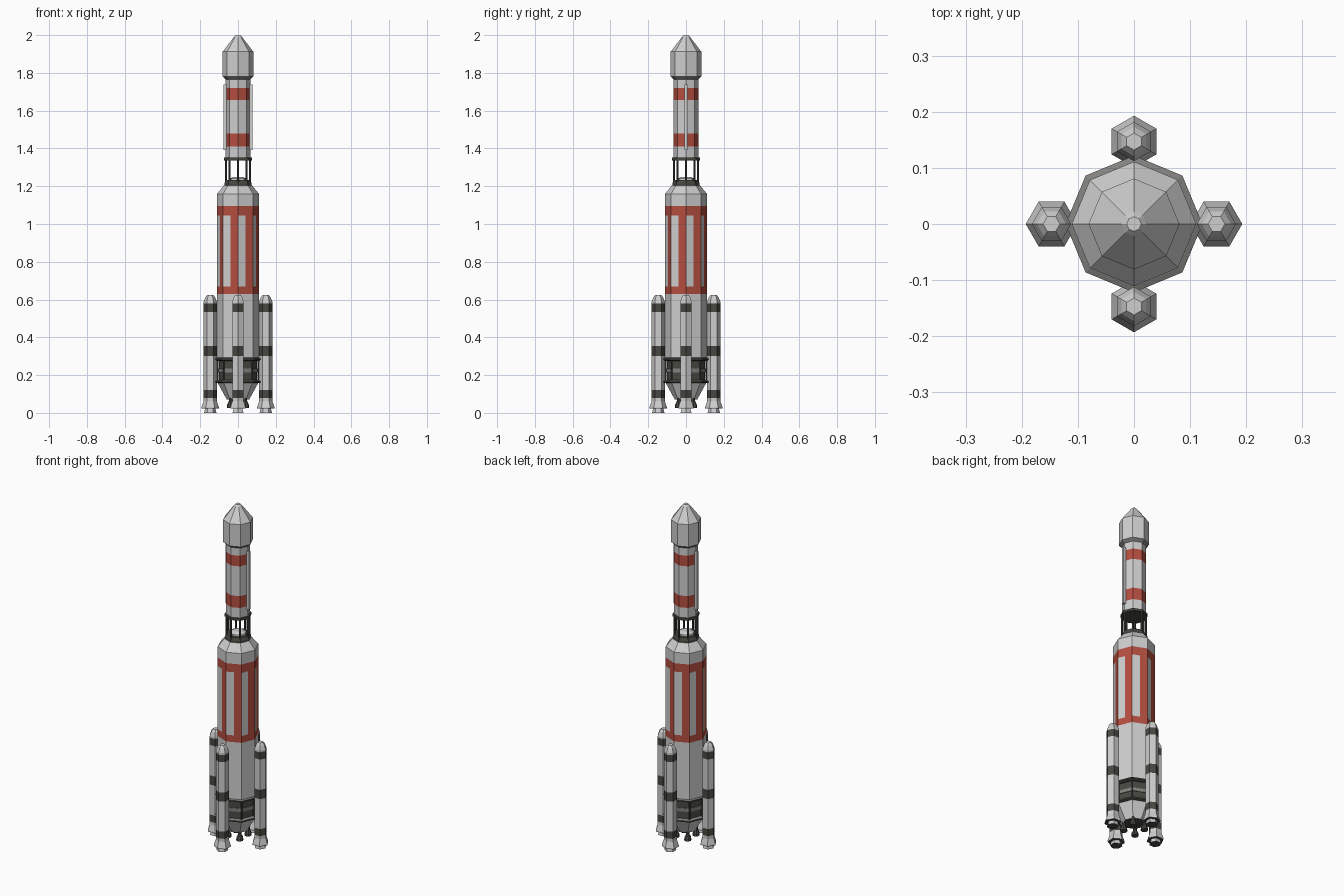
import bpy, bmesh, math
from mathutils import Vector

if "Cube" in bpy.data.objects:
    bpy.data.objects.remove(bpy.data.objects["Cube"])


def material(name, rgb):
    m = bpy.data.materials.new(name)
    m.diffuse_color = (*rgb, 1)
    m.use_nodes = True
    m.node_tree.nodes["Principled BSDF"].inputs["Base Color"].default_value = m.diffuse_color
    return m


MATS = [material("light_grey", (0.62, 0.62, 0.62)),
        material("brick_red", (0.46, 0.075, 0.05)),
        material("charcoal", (0.065, 0.065, 0.055)),
        material("mid_grey", (0.22, 0.22, 0.21))]
LIGHT, RED, DARK, MID = range(4)


def finish(bm, name):
    bmesh.ops.recalc_face_normals(bm, faces=bm.faces)
    me = bpy.data.meshes.new(name)
    bm.to_mesh(me)
    bm.free()
    for m in MATS:
        me.materials.append(m)
    ob = bpy.data.objects.new(name, me)
    bpy.context.collection.objects.link(ob)
    return ob


def lathe(name, profile, n=8, mats=LIGHT, center=(0, 0), turn=0.0,
          halves=False, rule=None, cap_mats=None):
    """Faceted body from (radius, z) points; mats is one index or one per section."""
    bm = bmesh.new()
    rings = []
    for r, z in profile:
        pts = [Vector((center[0] + r * math.cos(turn + math.tau * i / n),
                       center[1] + r * math.sin(turn + math.tau * i / n), z)) for i in range(n)]
        if halves:  # split every flat side down its middle
            pts = [p for i in range(n) for p in (pts[i], (pts[i] + pts[(i + 1) % n]) / 2)]
        rings.append([bm.verts.new(p) for p in pts])
    k = len(rings[0])
    for s in range(len(rings) - 1):
        for i in range(k):
            j = (i + 1) % k
            f = bm.faces.new((rings[s][i], rings[s][j], rings[s + 1][j], rings[s + 1][i]))
            if rule:
                f.material_index = rule(s, i)
            else:
                f.material_index = mats if isinstance(mats, int) else mats[s]
    m0, m1 = cap_mats or ((mats, mats) if isinstance(mats, int) else (mats[0], mats[-1]))
    bm.faces.new(rings[0]).material_index = m0
    bm.faces.new(rings[-1]).material_index = m1
    return finish(bm, name)


def box(name, center, size, mat):
    bm = bmesh.new()
    bmesh.ops.create_cube(bm, size=1)
    for v in bm.verts:
        v.co = Vector([c + a * s for c, a, s in zip(center, v.co, size)])
    for f in bm.faces:
        f.material_index = mat
    return finish(bm, name)


# Payload fairing
lathe("fairing", [(0.065, 1.765), (0.081, 1.78), (0.081, 1.912), (0.022, 1.99), (0.013, 2.0)],
      mats=[MID, LIGHT, LIGHT, LIGHT])

# Upper stage with two red bands and a cable duct on each side
lathe("upper_stage", [(0.065, 1.35), (0.065, 1.41), (0.065, 1.48), (0.065, 1.657),
                      (0.065, 1.72), (0.065, 1.77)],
      mats=[LIGHT, RED, LIGHT, RED, LIGHT], cap_mats=(DARK, LIGHT))
for side, x in (("left", -0.07), ("right", 0.07)):
    box(side + "_cable_duct", (x, 0, 1.565), (0.016, 0.014, 0.345), LIGHT)

# Open truss between the stages
lathe("truss_top_ring", [(0.073, 1.337), (0.073, 1.351)], mats=DARK)
lathe("truss_bottom_ring", [(0.072, 1.2), (0.072, 1.215), (0.064, 1.232)], mats=DARK)
for i in range(8):
    a = math.tau * i / 8
    lathe(f"truss_post_{i}", [(0.006, 1.21), (0.006, 1.34)], n=6, mats=DARK,
          center=(0.064 * math.cos(a), 0.064 * math.sin(a)))
lathe("tank_dome", [(0.05, 1.22), (0.045, 1.24), (0.025, 1.25)])

# Core stage: shoulder, striped section, lower tank
R = 0.111
lathe("core_shoulder", [(R, 1.095), (R, 1.16), (0.074, 1.205)])
lathe("core_striped_section", [(R, 0.63), (R, 0.67), (R, 1.045), (R, 1.095)], halves=True,
      rule=lambda s, i: LIGHT if s == 1 and i % 2 == 0 else RED)
lathe("core_lower_tank", [(R, 0.29), (R, 0.63)])

# Dark equipment bay between two rims, with corner posts
lathe("bay_wall", [(0.1, 0.165), (0.1, 0.215), (0.104, 0.215), (0.104, 0.235), (0.1, 0.235),
                   (0.1, 0.29)], mats=[DARK, MID, MID, MID, DARK])
for name, z in (("bay_lower_rim", 0.165), ("bay_upper_rim", 0.284)):
    lathe(name, [(0.112, z - 0.008), (0.122, z - 0.004), (0.122, z + 0.004), (0.112, z + 0.008)],
          mats=[DARK, DARK, MID])
for i in range(8):
    a = math.tau * i / 8
    lathe(f"bay_post_{i}", [(0.005, 0.165), (0.005, 0.285)], n=6, mats=DARK,
          center=(0.107 * math.cos(a), 0.107 * math.sin(a)))

# Tail cone and four main engines
lathe("tail_cone", [(0.06, 0.072), (0.108, 0.16)], cap_mats=(DARK, LIGHT))
for i in range(4):
    a = math.tau * (i + 0.5) / 4
    lathe(f"main_engine_{i}", [(0.02, 0.027), (0.018, 0.045), (0.01, 0.062), (0.01, 0.08)],
          n=8, mats=DARK, center=(0.055 * math.cos(a), 0.055 * math.sin(a)))

# Four strap-on boosters with dark bands, flared skirts and nozzles
B = 0.035
booster = [(0.033, 0.022), (0.046, 0.022), (0.046, 0.03), (B, 0.062), (B, 0.08), (B, 0.122),
           (B, 0.3), (B, 0.355), (B, 0.535), (B, 0.578), (B, 0.588), (0.026, 0.612), (0.015, 0.625)]
bands = [DARK, LIGHT, LIGHT, LIGHT, DARK, LIGHT, DARK, LIGHT, DARK, LIGHT, LIGHT, LIGHT]
for i in range(4):
    a = math.tau * i / 4
    c = (0.147 * math.cos(a), 0.147 * math.sin(a))
    lathe(f"booster_{i}", booster, n=6, mats=bands, center=c, turn=a)
    lathe(f"booster_nozzle_{i}", [(0.033, 0.0), (0.027, 0.024)], n=6, mats=LIGHT,
          center=c, turn=a, cap_mats=(DARK, LIGHT))
